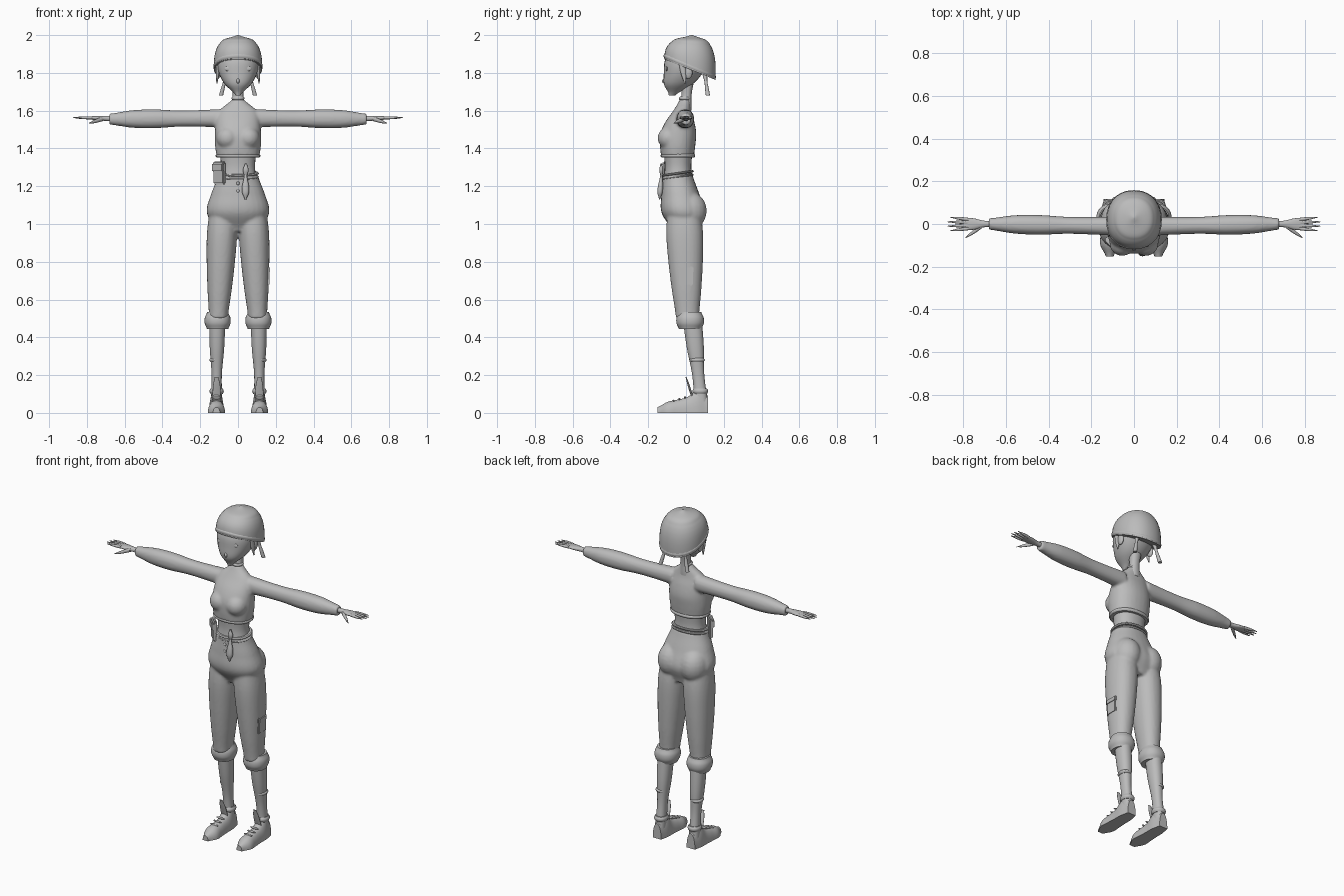
import bpy, bmesh, math
from mathutils import Matrix, Vector

if "Cube" in bpy.data.objects:
    bpy.data.objects.remove(bpy.data.objects["Cube"])

GREY = (0.5, 0.5, 0.5, 1)
material = bpy.data.materials.new("plain_grey")
material.use_nodes = True
material.diffuse_color = GREY
material.node_tree.nodes["Principled BSDF"].inputs["Base Color"].default_value = GREY


def sample(values, t):
    """Smooth curve through evenly spaced values, with t running from 0 to 1."""
    last = len(values) - 1
    i = min(int(t * last), last - 1)
    f = t * last - i
    before, a, b, after = (values[min(max(k, 0), last)] for k in range(i - 1, i + 3))
    slope_a, slope_b = (b - before) / 2, (after - a) / 2
    curve = 3 * (b - a) - 2 * slope_a - slope_b
    return a + f * (slope_a + f * (curve + f * (slope_a + slope_b - 2 * (b - a))))


def superellipse(angle, power=2.2):
    c, s = math.cos(angle), math.sin(angle)
    return [math.copysign(abs(k) ** (2 / power), k) for k in (c, s)]


def tube(bm, start, end, widths, depth=1, axis="z", bow=0, tilt=0, tilt_end=0, sides=28):
    """Rounded tube along an axis; depth is a ratio to the width, or its own list."""
    start, end = Vector(start), Vector(end)
    along = "xyz".index(axis)
    across, through = [k for k in range(3) if k != along]
    rings = len(widths) * 4
    depths = depth if isinstance(depth, list) else [w * depth for w in widths]
    loops = []
    for r in range(rings + 1):
        t = r / rings
        centre = start.lerp(end, t)
        centre[through] += bow * math.sin(math.pi * t)
        width, thick = sample(widths, t), sample(depths, t)
        lean = tilt + (tilt_end - tilt) * t
        loop = []
        for i in range(sides):
            c, s = superellipse(math.tau * i / sides)
            point = centre.copy()
            point[across] += c * width
            point[through] += s * thick
            point[along] += s * thick * lean
            point.z = max(point.z, 0)
            loop.append(bm.verts.new(point))
        loops.append(loop)
    for a, b in zip(loops, loops[1:]):
        for i in range(sides):
            j = (i + 1) % sides
            bm.faces.new((a[i], a[j], b[j], b[i]))
    bm.faces.new(loops[0][::-1])
    bm.faces.new(loops[-1])


def ball(bm, centre, size):
    matrix = Matrix.Translation(centre) @ Matrix.Diagonal((*size, 1))
    bmesh.ops.create_uvsphere(bm, u_segments=20, v_segments=12, radius=1, matrix=matrix)


def mirror(bm):
    """Add the mirrored half of everything built so far."""
    copies = bmesh.ops.duplicate(bm, geom=bm.verts[:] + bm.edges[:] + bm.faces[:])["geom"]
    for item in copies:
        if isinstance(item, bmesh.types.BMVert):
            item.co.x = -item.co.x


def finish(name, bm, both=False, blend=False):
    if both:
        mirror(bm)
    bmesh.ops.recalc_face_normals(bm, faces=bm.faces[:])
    for face in bm.faces:
        face.smooth = True
    for edge in bm.edges:
        edge.smooth = edge.calc_face_angle(0) < math.radians(45)
    mesh = bpy.data.meshes.new(name)
    bm.to_mesh(mesh)
    bm.free()
    mesh.materials.append(material)
    thing = bpy.data.objects.new(name, mesh)
    bpy.context.collection.objects.link(thing)
    if blend:
        remesh = thing.modifiers.new("blend", "REMESH")
        remesh.mode, remesh.voxel_size, remesh.use_smooth_shade = "VOXEL", 0.008, True
        soften = thing.modifiers.new("soften", "SMOOTH")
        soften.factor, soften.iterations = 0.5, 5
    return thing


def tube_part(name, *args, both=False, **options):
    bm = bmesh.new()
    tube(bm, *args, **options)
    finish(name, bm, both)


def band(name, centre, width, depth, height, lip=.005, tilt=0, both=False):
    """Raised ring with rounded edges around a limb or the body."""
    half = Vector((0, 0, height / 2))
    tube_part(name, Vector(centre) - half, Vector(centre) + half, [width - lip, width, width, width - lip],
              depth, tilt=tilt, tilt_end=tilt, both=both)


def box(name, centre, size, turn=0):
    bm = bmesh.new()
    bmesh.ops.create_cube(bm, size=1, matrix=Matrix.Diagonal((*size, 1)))
    bmesh.ops.bevel(bm, geom=bm.edges[:], offset=min(size) * .3, segments=2, affect="EDGES")
    thing = finish(name, bm)
    thing.location = centre
    thing.rotation_euler.z = turn


# Cropped top: sleeves, bust and body blended together
bm = bmesh.new()
tube(bm, (.08, -.01, 1.56), (.68, 0, 1.555), [.045, .041, .04, .046, .043, .027], 1.08, axis="x")
ball(bm, (.055, -.09, 1.455), (.06, .06, .06))
mirror(bm)
tube(bm, (0, -.045, 1.36), (0, -.005, 1.66), [.115, .122, .122, .117, .1, .033],
     [.088, .094, .095, .077, .047, .028], bow=-.012)
finish("cropped_top", bm, blend=True)
band("top_hem", (0, -.043, 1.362), .118, .77, .02)

# Midriff and neck
tube_part("midriff", (0, -.042, 1.22), (0, -.042, 1.38), [.1, .09, .096], .78)
tube_part("neck", (0, -.005, 1.6), (0, .01, 1.76), [.036, .028, .034], .95)
band("choker", (0, -.005, 1.665), .034, .94, .018)

# Trousers: two legs blended into the hips
bm = bmesh.new()
tube(bm, (.078, -.012, 1.1), (.104, .008, .5), [.07, .08, .075, .064, .05], 1.22)
ball(bm, (.075, .02, 1.07), (.08, .09, .1))
mirror(bm)
tube(bm, (0, -.045, 1.26), (0, 0, .96), [.106, .142, .166, .11], [.08, .1, .115, .07])
finish("trousers", bm, blend=True)
band("trouser_cuffs", (.108, .022, .488), .068, 1.06, .09, lip=.012, both=True)

# Double belt with hanging tie and buttons
for name, height in (("lower_belt", 1.25), ("upper_belt", 1.268)):
    band(name, (0, -.043, height), .11, .76, .012, tilt=.14)
tube_part("tie_end", (.04, -.14, 1.13), (.04, -.13, 1.27), [.004, .018, .018, .011, .006], .75)
tube_part("tie_knot", (.04, -.13, 1.25), (.042, -.132, 1.32), [.006, .015, .005], .7)
bm = bmesh.new()
for height in (1.215, 1.175):
    ball(bm, (0, -.126, height), (.009, .006, .009))
finish("buttons", bm)

# Hip pouch and thigh pocket
box("hip_pouch", (-.098, -.09, 1.27), (.08, .022, .12), -math.pi / 4)
box("hip_pouch_flap", (-.104, -.096, 1.3), (.084, .022, .05), -math.pi / 4)
box("leg_pocket", (.157, 0, .72), (.018, .072, .09))
box("leg_pocket_flap", (.159, 0, .758), (.022, .08, .036))

# Hands: palm, four fingers and a thumb
bm = bmesh.new()
tube(bm, (.66, 0, 1.558), (.8, 0, 1.562), [.014, .016, .027, .028], [.014, .013, .011, .006], axis="x")
for finger in (-1.5, -.5, .5, 1.5):
    reach = .88 - .013 * abs(finger)
    tube(bm, (.775, finger * .014, 1.562), (reach, finger * .021, 1.563), [.008, .007, .002], axis="x", sides=12)
tube(bm, (.715, -.01, 1.557), (.79, -.065, 1.533), [.012, .011, .008, .002], axis="x", sides=12)
finish("hands", bm, both=True)

# Shins with sock bands
tube_part("shins", (.11, .035, .48), (.114, .08, .06), [.042, .038, .027, .03], 1.18, both=True)
band("sock_bands", (.117, .059, .28), .034, 1.18, .02, both=True)

# Shoes with collar, tongue and laces
tube_part("shoes", (.114, .117, 0), (.114, -.152, 0), [.028, .038, .039, .042, .044, .018],
          [.09, .125, .085, .07, .058, .03], axis="y", both=True)
band("shoe_collars", (.113, .076, .115), .037, 1.1, .03, both=True)
tube_part("shoe_tongues", (.113, .035, .08), (.113, 0, .19), [.022, .021, .018, .01], .3, both=True)
bm = bmesh.new()
for row in range(3):
    ball(bm, (.114, -.005 - row * .03, .082 - row * .009), (.028, .006, .006))
finish("laces", bm, both=True)

# Head, nose, ears and eyes
tube_part("head", (0, -.075, 1.68), (0, .01, 1.92), [.012, .07, .102, .112, .1],
          [.016, .076, .103, .115, .1], bow=.018)
bm = bmesh.new()
ball(bm, (0, -.112, 1.757), (.01, .015, .014))
finish("nose", bm)
bm = bmesh.new()
ball(bm, (.106, .012, 1.8), (.012, .022, .032))
finish("ears", bm, both=True)
bm = bmesh.new()
ball(bm, (.048, -.102, 1.822), (.023, .006, .014))
finish("eyes", bm, both=True)

# Domed cap with a sloping rim band
dome = [.128 * (1 - .999 * (k / 8) ** 3) ** .5 for k in range(9)]
tube_part("cap", (0, .02, 1.82), (0, .03, 2), dome, 1.06, tilt=-.42, sides=40)
band("cap_band", (0, .02, 1.834), .13, 1.06, .03, tilt=-.4)

# Hair: fringe, side locks and tied ends
bm = bmesh.new()
for lock in (.015, .045, .075):
    ball(bm, (lock, -.1 + lock / 2, 1.87), (.015, .014, .03))
finish("fringe", bm, both=True)
tube_part("side_locks", (.112, -.005, 1.745), (.105, -.02, 1.84), [.003, .009, .011], 1.5, both=True)
tube_part("tied_ends", (.09, .116, 1.68), (.062, .1, 1.79), [.011, .01, .008, .012], both=True)
